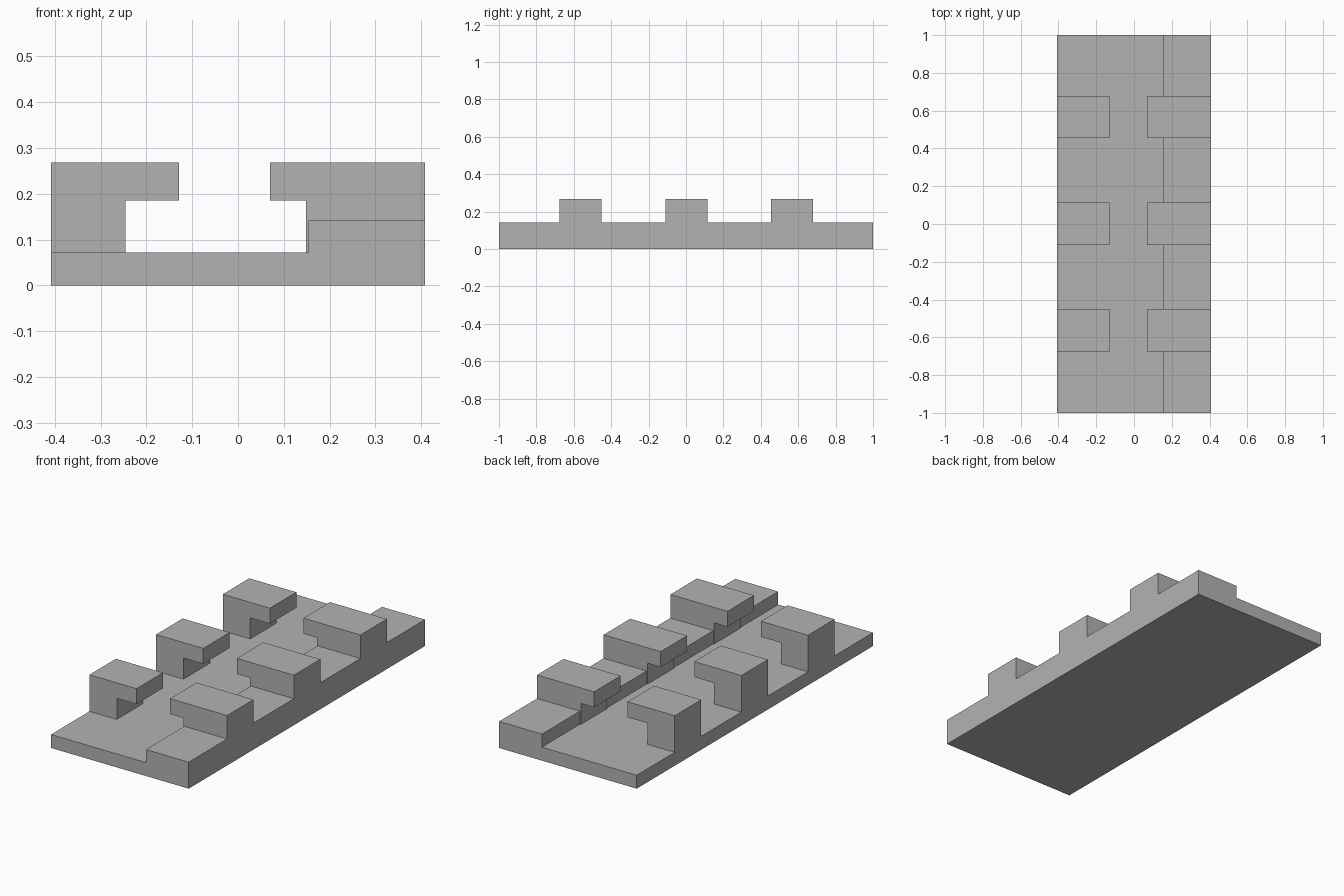
import bpy
import bmesh

cube = bpy.data.objects.get("Cube")
if cube:
    bpy.data.objects.remove(cube, do_unlink=True)

# One plain grey for the whole part
GREY = (0.45, 0.45, 0.45, 1.0)
grey = bpy.data.materials.new("plain_grey")
grey.use_nodes = True
grey.diffuse_color = GREY
grey.node_tree.nodes["Principled BSDF"].inputs["Base Color"].default_value = GREY

SIDE = 0.408      # half width
FLOOR = 0.072     # top of the thin plate
STEP = 0.142      # top of the raised edge
STEP_X = 0.154    # inner wall of the raised edge
TOP = 0.268       # top of the hooks
LIP = 0.185       # underside of the hook lips


def extrude_profile(name, profile, y_centre, length):
    """Extrude an x-z profile along y, centred on y_centre."""
    bm = bmesh.new()
    start = y_centre - length / 2
    face = bm.faces.new([bm.verts.new((x, start, z)) for x, z in profile])
    grown = bmesh.ops.extrude_face_region(bm, geom=[face])
    verts = [g for g in grown["geom"] if isinstance(g, bmesh.types.BMVert)]
    bmesh.ops.translate(bm, verts=verts, vec=(0, length, 0))
    bmesh.ops.recalc_face_normals(bm, faces=bm.faces)
    mesh = bpy.data.meshes.new(name)
    bm.to_mesh(mesh)
    bm.free()
    mesh.materials.append(grey)
    obj = bpy.data.objects.new(name, mesh)
    bpy.context.collection.objects.link(obj)
    return obj


# Base plate with a raised edge along its left side
base_profile = [(-SIDE, 0), (SIDE, 0), (SIDE, STEP), (STEP_X, STEP),
                (STEP_X, FLOOR), (-SIDE, FLOOR)]
extrude_profile("base_plate", base_profile, 0, 2)

# Hooks facing each other across the channel
right_hook = [(-SIDE, FLOOR), (-0.246, FLOOR), (-0.246, LIP),
              (-0.129, LIP), (-0.129, TOP), (-SIDE, TOP)]
left_hook = [(0.149, FLOOR), (STEP_X, FLOOR), (STEP_X, STEP), (SIDE, STEP),
             (SIDE, TOP), (0.07, TOP), (0.07, LIP), (0.149, LIP)]

for place, y in (("front", -0.563), ("middle", 0.002), ("back", 0.566)):
    extrude_profile(f"{place}_right_hook", right_hook, y, 0.224)
    extrude_profile(f"{place}_left_hook", left_hook, y, 0.224)
